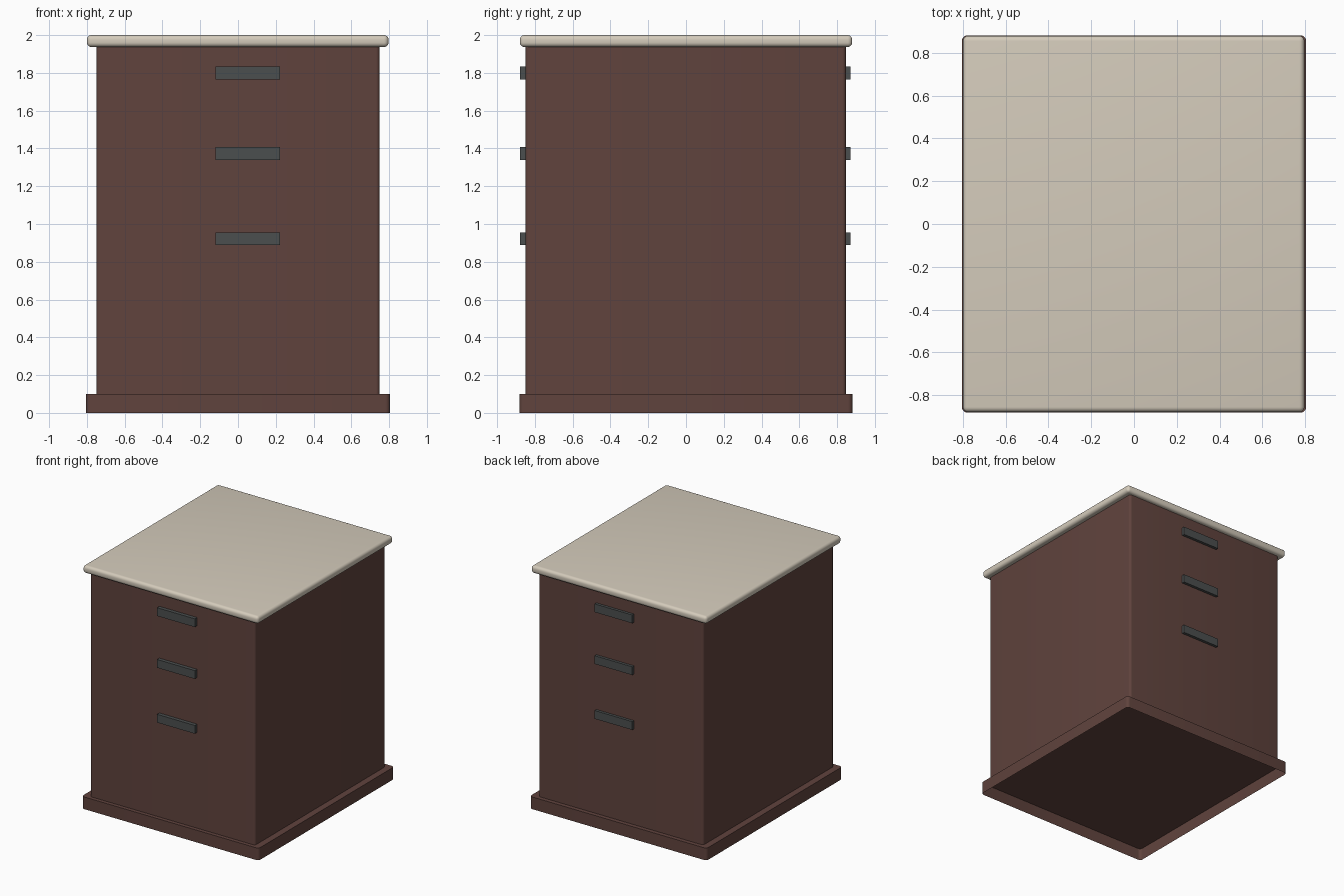
import bpy, bmesh, math

if "Cube" in bpy.data.objects:
    bpy.data.objects.remove(bpy.data.objects["Cube"])


def material(name, rgb):
    # 8-bit screen colour to linear
    m = bpy.data.materials.new(name)
    lin = [((c / 255 + 0.055) / 1.055) ** 2.4 for c in rgb]
    m.diffuse_color = (*lin, 1)
    m.use_nodes = True
    m.node_tree.nodes["Principled BSDF"].inputs["Base Color"].default_value = m.diffuse_color
    return m


wood = material("dark brown wood", (96, 67, 61))
stone = material("cream top", (212, 203, 187))
metal = material("dark grey metal", (75, 78, 78))


def box(name, x, y, z, mat, corner=0, rim=0, open_bottom=False):
    """Box from (min, max) ranges; corner rounds upright edges, rim rounds all edges."""
    bm = bmesh.new()
    bmesh.ops.create_cube(bm, size=1)
    for v in bm.verts:
        for i, (lo, hi) in enumerate((x, y, z)):
            v.co[i] = lo if v.co[i] < 0 else hi
    if open_bottom:
        low = [f for f in bm.faces if f.normal.z < -0.5]
        bmesh.ops.delete(bm, geom=low, context='FACES_ONLY')
    if corner or rim:
        edges = [e for e in bm.edges
                 if rim or abs(e.verts[0].co.z - e.verts[1].co.z) > 1e-4]
        bmesh.ops.bevel(bm, geom=edges, offset=corner or rim, segments=5,
                        profile=0.5, affect='EDGES')
    mesh = bpy.data.meshes.new(name)
    bm.to_mesh(mesh)
    bm.free()
    mesh.materials.append(mat)
    ob = bpy.data.objects.new(name, mesh)
    bpy.context.collection.objects.link(ob)
    bpy.context.view_layer.objects.active = ob
    for o in bpy.context.selected_objects:
        o.select_set(False)
    ob.select_set(True)
    bpy.ops.object.shade_smooth_by_angle(angle=math.radians(30))
    return ob


# Plinth, hollow underneath
box("plinth", (-0.805, 0.805), (-0.882, 0.882), (0, 0.10), wood,
    corner=0.025, open_bottom=True)

# Cabinet body
box("cabinet_body", (-0.75, 0.75), (-0.85, 0.847), (0.10, 1.94), wood, corner=0.02)

# Rounded worktop
box("worktop", (-0.80, 0.797), (-0.88, 0.88), (1.937, 2.0), stone, rim=0.024)

# Drawer handles on front and back
for i, z in enumerate((0.922, 1.373, 1.799)):
    for side, y in (("front", (-0.88, -0.85)), ("back", (0.842, 0.87))):
        box(f"{side}_handle_{i + 1}", (-0.12, 0.223), y, (z - 0.034, z + 0.034), metal)
